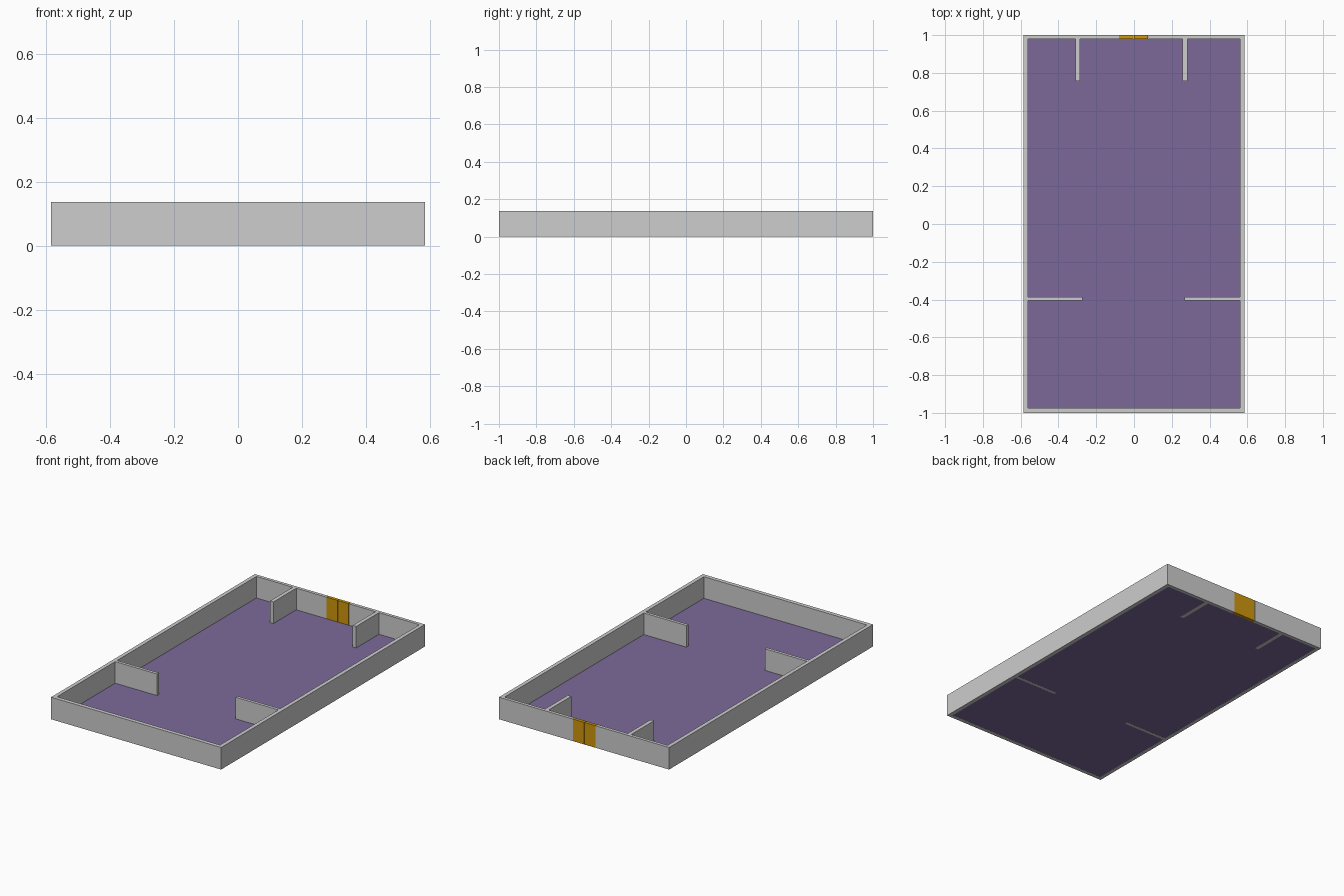
import bpy
import bmesh

if "Cube" in bpy.data.objects:
    bpy.data.objects.remove(bpy.data.objects["Cube"])

H = 0.137          # wall height
X, Y = 0.584, 1.0  # outer half sizes
XI = 0.56          # inner faces of the side walls
YF, YB = -0.975, 0.98  # inner faces of front and back walls


def material(name, rgb):
    m = bpy.data.materials.new(name)
    m.diffuse_color = (*rgb, 1.0)
    m.use_nodes = True
    m.node_tree.nodes["Principled BSDF"].inputs["Base Color"].default_value = m.diffuse_color
    return m


GREY = material("wall_grey", (0.61, 0.61, 0.61))
PURPLE = material("floor_purple", (0.202, 0.141, 0.319))
GOLD = material("door_gold", (0.62, 0.31, 0.004))


def box(name, x0, x1, y0, y1, z0, z1, mat):
    bm = bmesh.new()
    bmesh.ops.create_cube(bm, size=1.0)
    for v in bm.verts:
        v.co.x = x1 if v.co.x > 0 else x0
        v.co.y = y1 if v.co.y > 0 else y0
        v.co.z = z1 if v.co.z > 0 else z0
    mesh = bpy.data.meshes.new(name)
    bm.to_mesh(mesh)
    bm.free()
    mesh.materials.append(mat)
    obj = bpy.data.objects.new(name, mesh)
    bpy.context.collection.objects.link(obj)
    return obj


# Thin floor, just above the wall bottoms so those show from below
box("floor", -XI, XI, YF, YB, 0.001, 0.003, PURPLE)

# Outer walls; the back wall leaves an opening for the door
DL, DR = -0.08, 0.076
box("left_wall", -X, -XI, -Y, Y, 0, H, GREY)
box("right_wall", XI, X, -Y, Y, 0, H, GREY)
box("front_wall", -XI, XI, -Y, YF, 0, H, GREY)
box("back_wall_left", -XI, DL, YB, Y, 0, H, GREY)
box("back_wall_right", DR, XI, YB, Y, 0, H, GREY)

# Partitions standing out from the back wall
for side, x in (("left", -0.298), ("right", 0.27)):
    box(f"back_partition_{side}", x - 0.012, x + 0.012, 0.757, YB, 0, H, GREY)

# Partitions standing out from the side walls
box("side_partition_left", -XI, -0.272, -0.405, -0.386, 0, H, GREY)
box("side_partition_right", 0.267, XI, -0.405, -0.386, 0, H, GREY)

# Double door with a narrow gap between the leaves
MID, GAP = (DL + DR) / 2, 0.0015
box("door_leaf_left", DL + GAP, MID - GAP, YB, Y, 0, H, GOLD)
box("door_leaf_right", MID + GAP, DR - GAP, YB, Y, 0, H, GOLD)
